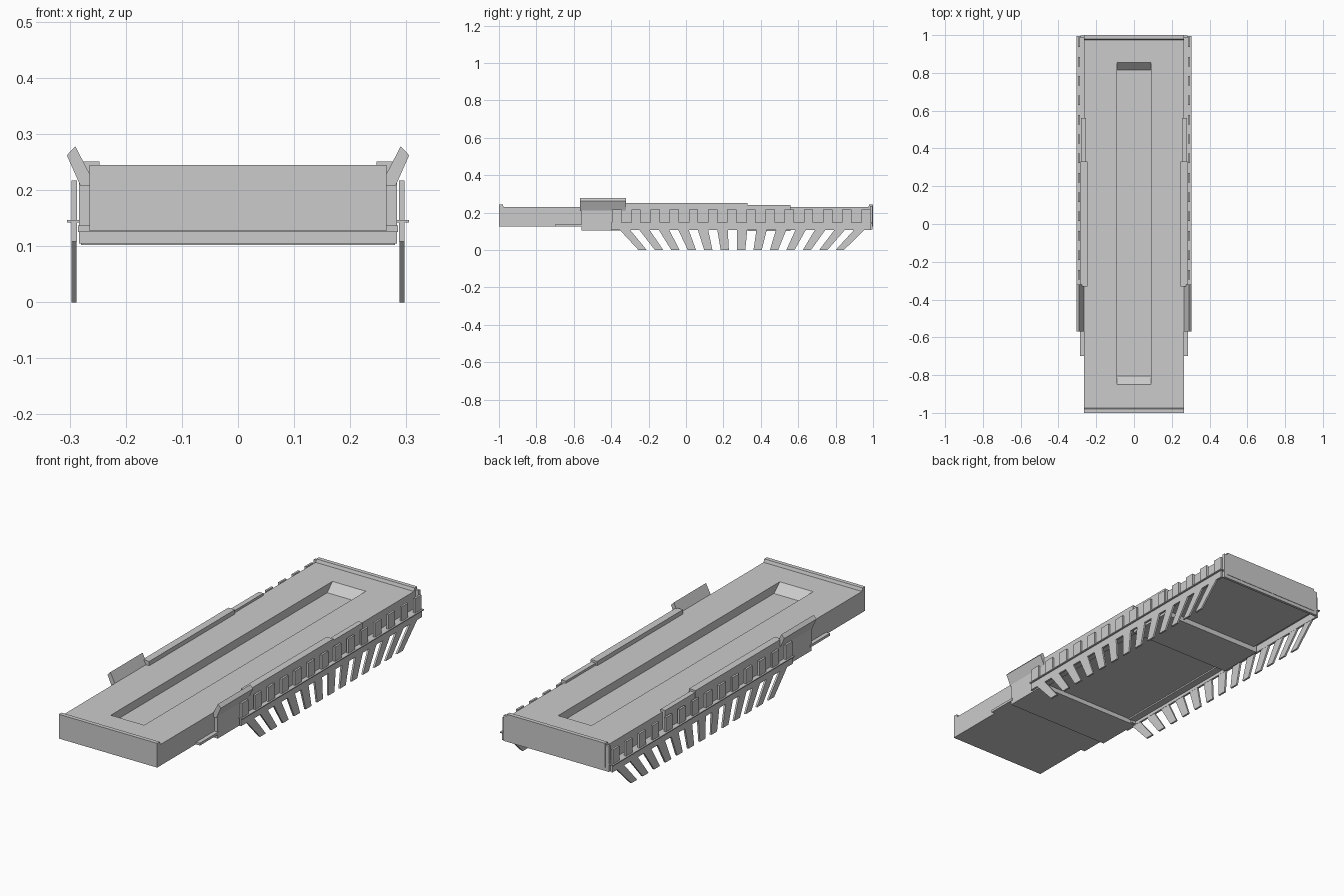
import bpy, bmesh

if "Cube" in bpy.data.objects:
    bpy.data.objects.remove(bpy.data.objects["Cube"])


def prism_into(bm, profile, x0, x1):
    """Extrude a (y, z) profile from x0 to x1."""
    a = [bm.verts.new((x0, y, z)) for y, z in profile]
    b = [bm.verts.new((x1, y, z)) for y, z in profile]
    bm.faces.new(a)
    bm.faces.new(b[::-1])
    n = len(a)
    for i in range(n):
        j = (i + 1) % n
        bm.faces.new((a[j], a[i], b[i], b[j]))


def make(name, bm, mirror=False):
    bmesh.ops.recalc_face_normals(bm, faces=bm.faces)
    me = bpy.data.meshes.new(name)
    bm.to_mesh(me)
    bm.free()
    ob = bpy.data.objects.new(name, me)
    bpy.context.collection.objects.link(ob)
    if mirror:
        mod = ob.modifiers.new("mirror", 'MIRROR')
        mod.use_mirror_merge = False
    return ob


def rect(y0, y1, z0, z1):
    return [(y0, z0), (y1, z0), (y1, z1), (y0, z1)]


def box(name, x0, x1, y0, y1, z0, z1, mirror=False):
    bm = bmesh.new()
    prism_into(bm, rect(y0, y1, z0, z1), x0, x1)
    return make(name, bm, mirror)


# Long deck with raised end lips (side profile)
bm = bmesh.new()
prism_into(bm, [(-1, .127), (1, .127), (1, .245), (.98, .245), (.975, .23),
                (-.975, .23), (-.98, .245), (-1, .245)], -.265, .265)
deck = make("deck", bm)

# Sunken central channel with sloping ends
bm = bmesh.new()
prism_into(bm, [(-.87, .25), (-.85, .23), (-.805, .19), (.815, .19),
                (.855, .23), (.875, .25)], -.09, .09)
cutter = make("channel_cutter", bm)
cutter.hide_render = True
cutter.hide_viewport = True
cut = deck.modifiers.new("channel", 'BOOLEAN')
cut.operation = 'DIFFERENCE'
cut.solver = 'EXACT'
cut.object = cutter

# Underside trays and thin step plate
box("front_undertray", -.283, .283, -.56, -.335, .105, .129)
box("rear_undertray", -.28, .28, .33, .56, .102, .129)
box("step_plate", -.285, .285, -.70, -.55, .125, .137)

# Side walls and deck edge rails
box("front_side_wall", .26, .283, -.56, -.325, .107, .222, True)
box("middle_edge_rail", .247, .283, -.33, .33, .12, .251, True)
box("rear_edge_rail", .255, .28, .33, .56, .11, .241, True)
box("end_plate", -.283, .283, .985, .998, .11, .235)

# Outward leaning flaps (front profile in x, z, extruded along y)
bm = bmesh.new()
flap = [(.265, .23), (.29, .278), (.305, .262), (.281, .208), (.265, .208)]
rows = [[bm.verts.new((x, y, z)) for x, z in flap] for y in (-.568, -.32)]
bm.faces.new(rows[0])
bm.faces.new(rows[1])
for i in range(5):
    j = (i + 1) % 5
    bm.faces.new((rows[0][i], rows[0][j], rows[1][j], rows[1][i]))
make("leaning_flap", bm, True)

# Outer ledge and hanging strip
box("side_ledge", .26, .305, -.4, .995, .142, .147, True)
box("side_strip", .287, .297, -.4, .99, .108, .145, True)

# Row of upright teeth above the ledge
bm = bmesh.new()
for i in range(14):
    y = -.37 + i * .1025
    prism_into(bm, rect(y - .025, y + .025, .145, .217), .287, .297)
make("upper_teeth", bm, True)

# Row of legs that fan in towards the middle
bm = bmesh.new()
for i in range(-6, 7):
    top, foot = .3 + i * .105, .295 + i * .0878
    prism_into(bm, [(foot - .022, 0), (foot + .022, 0),
                    (top + .028, .112), (top - .028, .112)], .288, .297)
make("slanted_legs", bm, True)
